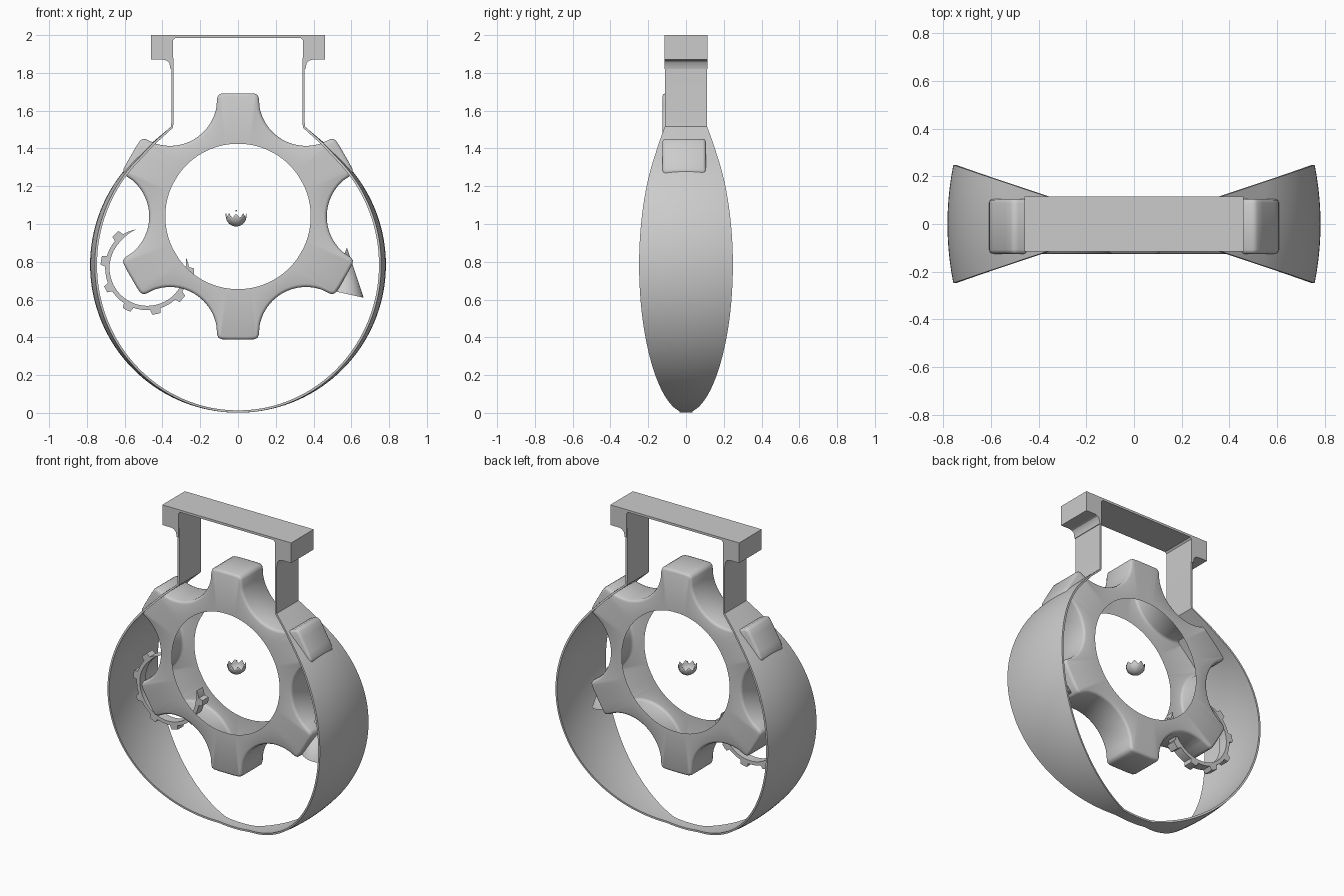
import bpy, bmesh
from math import sin, cos, pi, radians, hypot
from mathutils import Vector

if "Cube" in bpy.data.objects:
    bpy.data.objects.remove(bpy.data.objects["Cube"])


def make(name, verts, faces, angle=35):
    me = bpy.data.meshes.new(name)
    me.from_pydata(verts, [], faces)
    bm = bmesh.new()
    bm.from_mesh(me)
    bmesh.ops.remove_doubles(bm, verts=bm.verts, dist=1e-5)
    bmesh.ops.recalc_face_normals(bm, faces=bm.faces)
    bm.to_mesh(me)
    bm.free()
    ob = bpy.data.objects.new(name, me)
    bpy.context.collection.objects.link(ob)
    bpy.ops.object.select_all(action='DESELECT')
    bpy.context.view_layer.objects.active = ob
    ob.select_set(True)
    bpy.ops.object.shade_smooth_by_angle(angle=radians(angle))
    return ob


def loft(rows, closed=False):
    """Quads between consecutive rows of points."""
    n = len(rows[0])
    verts = [p for r in rows for p in r]
    faces = []
    for i in range(len(rows) - 1):
        for j in range(n if closed else n - 1):
            k = (j + 1) % n
            faces.append((i * n + j, i * n + k, (i + 1) * n + k, (i + 1) * n + j))
    return verts, faces


# Flask band: curved strip round the circle, over the shoulders and up the neck
R, CZ, T = 0.783, 0.784, 0.012
path = []
for i in range(73):
    a = radians(-90 + 136 * i / 72)
    path.append((R * cos(a), CZ + R * sin(a), cos(a), sin(a), 0.40))
path += [(0.45, 1.435, 0.67, 0.74, 0.2), (0.355, 1.515, 0.85, 0.5, 0),
         (0.353, 1.54, 1, 0, 0), (0.353, 1.88, 1, 0, 0)]
rows = []
for side in (1, -1):
    part = []
    for x, z, nx, nz, k in path:
        w = max(0.035, 0.317 * x)
        if z > 1.5:
            w = 0.112
        ring = []
        ys = [w * (-1 + 2 * j / 10) for j in range(11)]
        for y in ys:
            d = -k * y * y
            ring.append((side * (x + nx * d), y, z + nz * d))
        for y in reversed(ys):
            d = -k * y * y - T
            ring.append((side * max(0, x + nx * d), y, z + nz * d))
        part.append(ring)
    rows = part[::-1] if side == 1 else rows + part[1:]
v, f = loft(rows, True)
make("flask_band", v, f)

# Cap: solid end blocks joined by a thin top plate
half = [(0.46, 2.0), (0.46, 1.87), (0.395, 1.87), (0.375, 1.864), (0.363, 1.85),
        (0.357, 1.82), (0.343, 1.82), (0.343, 1.975), (0.333, 1.985)]
prof = half + [(-x, z) for x, z in reversed(half)]
n = len(prof)
v, f = loft([[(x, y, z) for x, z in prof] for y in (-0.115, 0.115)], True)
f += [tuple(range(n)), tuple(range(2 * n - 1, n - 1, -1))]
make("flask_cap", v, f, 30)

# Large hollow gear: six teeth, scooped valleys, round openings front and back
GZ = 1.04
tip = [(0.0, 0.652), (0.05, 0.652), (0.088, 0.650), (0.104, 0.642), (0.111, 0.625)]
arc = [(0.36 + 0.25 * cos(radians(a)), 0.6235 + 0.25 * sin(radians(a)))
       for a in range(190, 241, 5)]
right = tip + arc
left = [(-u, w) for u, w in reversed(right)]
sector = left[1:-1] + right[1:]
outline = []
for k in range(6):
    a = -k * pi / 3
    outline += [Vector((u * cos(a) - w * sin(a), u * sin(a) + w * cos(a))) for u, w in sector]


def inset(pts, d):
    out = []
    for i, p in enumerate(pts):
        t = (pts[(i + 1) % len(pts)] - pts[i - 1]).normalized()
        out.append(p + Vector((t.y, -t.x)) * d)
    return out


hole = [p.normalized() * 0.385 for p in outline]
b = 0.016
mid = inset(outline, b * 0.3)
inner = inset(outline, b)
Y0, Y1 = -0.125, 0.105
layers = [(hole, Y0), (inner, Y0), (mid, Y0 + b * 0.3), (outline, Y0 + b),
          (outline, Y1 - b), (mid, Y1 - b * 0.3), (inner, Y1), (hole, Y1)]
v, f = loft([[(p.x, y, p.y + GZ) for p in pts] for pts, y in layers], True)
make("large_gear", v, f, 50)

# Broken small gear: open toothed arc with pointed ends
rows = []
for i in range(129):
    deg = 107 + 267 * i / 128
    tooth = abs((deg - 133 + 18.5) % 37 - 18.5) < 6 and 120 < deg < 362
    taper = min(1, i / 12, (128 - i) / 8)
    ri = 0.200 + 0.012 * (1 - taper)
    ro = 0.248 if tooth else ri + 0.001 + 0.022 * taper
    c, s = cos(radians(deg)), sin(radians(deg))
    rows.append([(-0.48 + r * c, y, 0.767 + r * s)
                 for r, y in ((ri, -0.03), (ro, -0.03), (ro, 0.03), (ri, 0.03))])
v, f = loft(rows, True)
f += [(0, 1, 2, 3), tuple(len(v) - 4 + j for j in range(4))]
make("broken_small_gear", v, f, 30)

# Spike: cone tucked behind the lower right tooth
apex = (0.577, -0.02, 0.875)
base = [(0.575 + 0.09 * cos(a), -0.02 + 0.09 * sin(a), 0.63 - 0.02 * cos(a))
        for a in [2 * pi * i / 32 for i in range(32)]]
make("spike", base + [apex],
     [(i, (i + 1) % 32, 32) for i in range(32)] + [tuple(range(32))])

# Cracked half shell in the middle of the gear
rows = []
for i in range(9):
    t = i / 8
    ring = []
    for j in range(32):
        a = 2 * pi * j / 32
        rim = 0.012 * (1 if j % 4 == 0 else -1 if j % 4 == 2 else 0)
        h = -0.052 * cos(t * pi / 2) + rim * t ** 4
        r = 0.052 * sin(max(t, 0.001) * pi / 2)
        ring.append((-0.01 + r * cos(a), r * sin(a), 1.043 + h))
    rows.append(ring)
v, f = loft(rows, True)
shell = make("cracked_shell", v, f, 60)
sol = shell.modifiers.new("thickness", 'SOLIDIFY')
sol.thickness = 0.004

# Tiny fragment above the shell
bpy.ops.mesh.primitive_ico_sphere_add(subdivisions=1, radius=0.005, location=(-0.01, 0, 1.07))
bpy.context.object.name = "shell_fragment"
